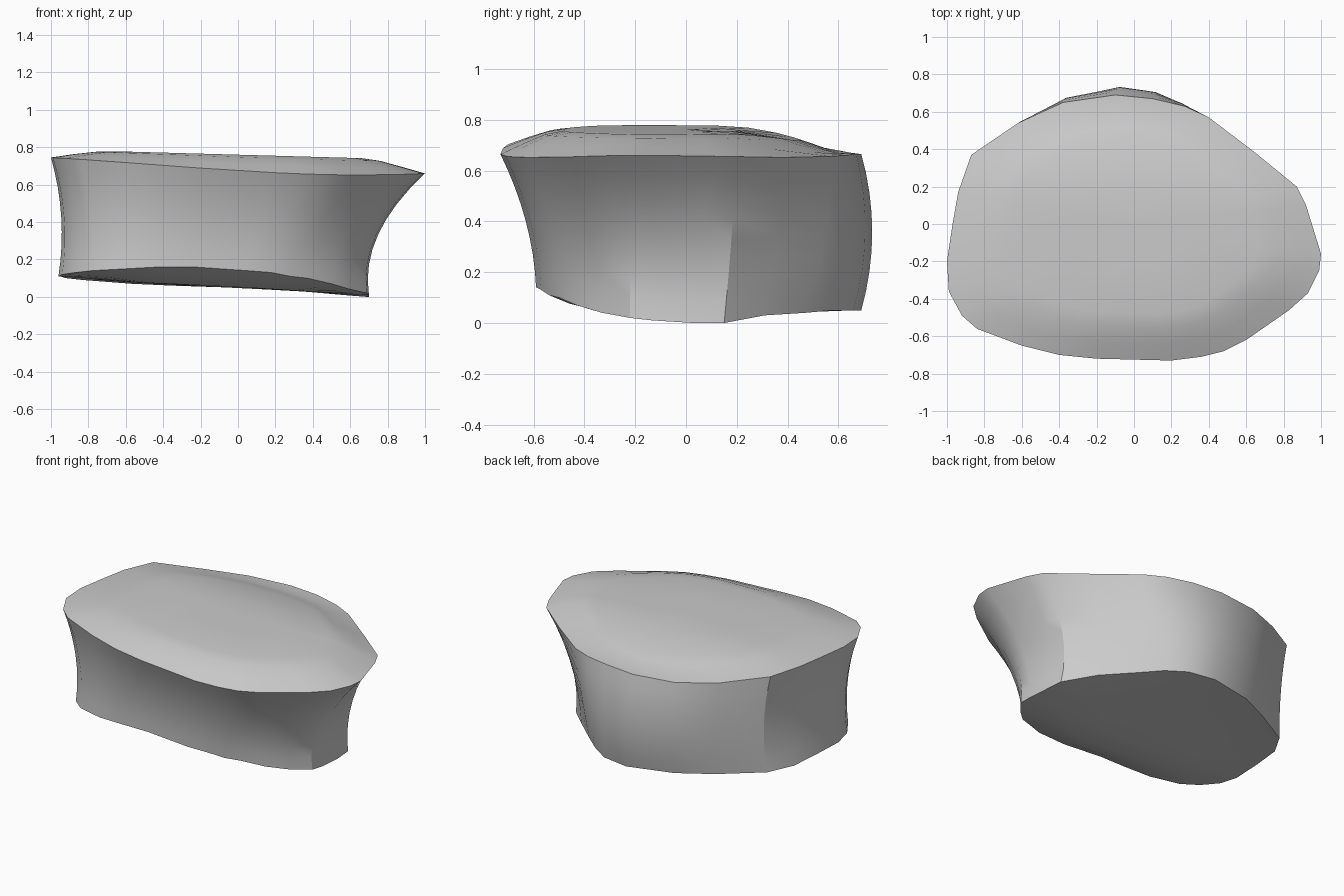
import bpy
import bmesh
from mathutils import Vector

cube = bpy.data.objects.get("Cube")
if cube:
    bpy.data.objects.remove(cube)

# Matching outline stations: upper rim x, y, then lower rim x, y, z
STATIONS = [
    (1, -.16, .7, -.13, .01), (.99, -.25, .69, -.22, .02), (.93, -.37, .6, -.33, .04),
    (.83, -.46, .5, -.43, .07), (.6, -.62, .37, -.5, .1), (.48, -.68, .28, -.54, .11),
    (.36, -.71, .18, -.57, .13), (.2, -.73, .05, -.59, .14), (-.2, -.72, -.24, -.59, .16),
    (-.4, -.7, -.42, -.59, .16), (-.6, -.65, -.6, -.57, .15), (-.84, -.56, -.78, -.51, .14),
    (-.92, -.49, -.87, -.43, .13), (-.99, -.36, -.94, -.32, .12), (-1, -.2, -.96, -.2, .11),
    (-.97, 0, -.95, 0, .11), (-.94, .17, -.92, .2, .1), (-.87, .37, -.83, .35, .09),
    (-.62, .54, -.57, .51, .07), (-.38, .65, -.35, .62, .06), (-.1, .69, -.05, .69, .05),
    (.1, .67, .13, .66, .05), (.27, .63, .25, .58, .05), (.4, .57, .37, .47, .04),
    (.65, .38, .54, .31, .03), (.87, .2, .69, .15, 0), (.92, .1, .7, .03, 0),
]
SIDE_STEPS = 8


def rim_height(x, y):
    """Upper rim sloping sideways, dipping at the left back."""
    dip = .2 * max(y - .35, 0) * max(.15 - x, 0)
    return .675 - .0625 * x + .0275 * x ** 2 + .02 * x ** 3 - dip


def side_point(station, t):
    """Point on the waisted side wall, t running from lower to upper rim."""
    tx, ty, bx, by, bz = station
    p = Vector((bx, by, bz)).lerp(Vector((tx, ty, rim_height(tx, ty))), t)
    bow = 4 * t * (1 - t)
    waist = -.1 if tx > 0 else .035
    p.x += bow * waist * tx * tx
    p.y += bow * (.09 * ty * ty if ty > 0 else -.04 * ty)
    return p


def inset(ring, scale, height, blend):
    """Shrink a ring to the centre and move it towards a given surface."""
    return [Vector((p.x * scale, p.y * scale,
                    p.z + (height(p.x * scale, p.y * scale) - p.z) * blend)) for p in ring]


def crown(x, y):
    """Sloping top that falls away towards the back."""
    return .76 - .028 * x - .35 * max(y - .1, 0) ** 2


def underside(x, y):
    return .047 - .05 * x


walls = [[side_point(s, i / SIDE_STEPS) for s in STATIONS] for i in range(SIDE_STEPS + 1)]
base, rim = walls[0], walls[-1]
rings = [inset(base, s, underside, b) for s, b in ((.3, 1), (.6, .95), (.85, .45))]
rings += walls
rings += [inset(rim, s, crown, b) for s, b in ((.88, .45), (.76, .85), (.66, 1), (.3, 1))]

# Loft the rings into one closed body
bm = bmesh.new()
loops = [[bm.verts.new(p) for p in ring] for ring in rings]
n = len(STATIONS)
for low, high in zip(loops, loops[1:]):
    for i in range(n):
        j = (i + 1) % n
        bm.faces.new((low[i], low[j], high[j], high[i]))
for loop, z in ((loops[0], underside(0, 0)), (loops[-1], crown(0, 0))):
    hub = bm.verts.new((0, 0, z))
    for i in range(n):
        bm.faces.new((loop[i], loop[(i + 1) % n], hub))
bmesh.ops.recalc_face_normals(bm, faces=bm.faces)

mesh = bpy.data.meshes.new("waisted_block")
bm.to_mesh(mesh)
bm.free()
body = bpy.data.objects.new("waisted_block", mesh)
bpy.context.collection.objects.link(body)

# Plain grey finish
grey = bpy.data.materials.new("light_grey")
grey.use_nodes = True
colour = (.6, .6, .6, 1)
grey.diffuse_color = colour
grey.node_tree.nodes["Principled BSDF"].inputs["Base Color"].default_value = colour
mesh.materials.append(grey)

# Smooth walls with crisp rims and back corner
bpy.ops.object.select_all(action="DESELECT")
body.select_set(True)
bpy.context.view_layer.objects.active = body
bpy.ops.object.shade_smooth_by_angle(angle=.5)
